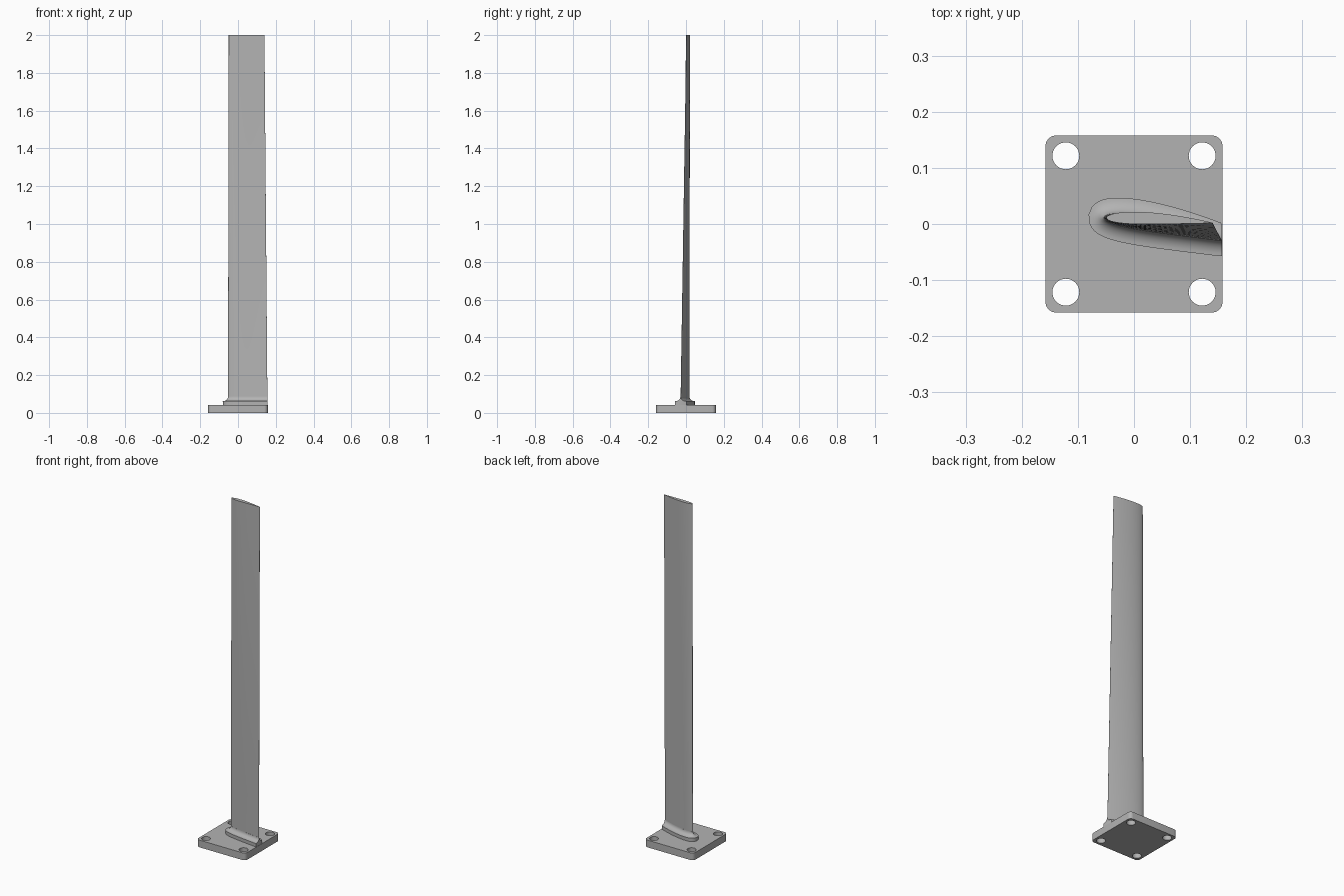
import bpy
import bmesh
from math import sin, cos, pi, sqrt
from mathutils import Vector

cube = bpy.data.objects.get("Cube")
if cube:
    bpy.data.objects.remove(cube)

grey = bpy.data.materials.new("machined grey")
grey.use_nodes = True
COLOUR = (0.45, 0.45, 0.45, 1)
grey.diffuse_color = COLOUR
grey.node_tree.nodes["Principled BSDF"].inputs["Base Color"].default_value = COLOUR

HALF = 0.158          # half width of the square flange
PLATE_TOP = 0.042
COLLAR_TOP = 0.062
FLARE = 0.028         # how far the collar stands out from the blade
FILLET = 0.024        # height of the fillet above the collar
STEPS = 28            # points along each side of the blade section


def smooth(obj):
    bpy.ops.object.select_all(action="DESELECT")
    obj.select_set(True)
    bpy.context.view_layer.objects.active = obj
    bpy.ops.object.shade_smooth_by_angle(angle=0.6)


def section(nose, tail, camber=0.015, thick=0.115):
    """Open wing section running tail -> upper side -> nose -> lower side -> tail."""
    nose, tail = Vector(nose), Vector(tail)
    along = tail - nose
    up = Vector((-along.y, along.x))
    points = []
    for i in range(-STEPS, STEPS + 1):
        u = 1 - cos(abs(i) / STEPS * pi / 2)
        half = 5 * thick * (0.2969 * sqrt(u) - 0.126 * u - 0.3516 * u**2
                            + 0.2843 * u**3 - 0.1015 * u**4)
        side = 1 if i < 0 else -1
        points.append(nose + along * u + up * (4 * camber * u * (1 - u) + side * half))
    return points


def offset(points, distance):
    """Push a section outward, keeping its tail flush with the flange edge."""
    result = []
    for i, p in enumerate(points):
        t = points[min(i + 1, len(points) - 1)] - points[max(i - 1, 0)]
        q = p + Vector((t.y, -t.x)).normalized() * distance
        # sections run anticlockwise, so the right-hand normal faces out
        q.x = min(q.x, HALF - 0.001)
        result.append(q)
    for q in (result[0], result[-1]):
        q.x = HALF - 0.001
    return result


def loft(name, rings):
    """Skin a stack of (section, height) rings and close both ends."""
    bm = bmesh.new()
    loops = [[bm.verts.new((p.x, p.y, z)) for p in ring] for ring, z in rings]
    for low, high in zip(loops, loops[1:]):
        for i in range(len(low)):
            j = (i + 1) % len(low)
            bm.faces.new((low[i], low[j], high[j], high[i]))
    bm.faces.new(loops[0][::-1])
    bm.faces.new(loops[-1])
    bmesh.ops.recalc_face_normals(bm, faces=bm.faces)
    mesh = bpy.data.meshes.new(name)
    bm.to_mesh(mesh)
    bm.free()
    mesh.materials.append(grey)
    obj = bpy.data.objects.new(name, mesh)
    bpy.context.collection.objects.link(obj)
    smooth(obj)


def arc(cx, cy, r, start, end, n):
    return [(cx + r * cos(start + (end - start) * i / n),
             cy + r * sin(start + (end - start) * i / n)) for i in range(n + 1)]


# Flange: rounded square with four bolt holes
curve = bpy.data.curves.new("flange", "CURVE")
curve.dimensions = "2D"
curve.fill_mode = "BOTH"
curve.extrude = PLATE_TOP / 2
corner = HALF - 0.02
outline = []
for k, (sx, sy) in enumerate(((1, 1), (-1, 1), (-1, -1), (1, -1))):
    outline += arc(sx * corner, sy * corner, 0.02, k * pi / 2, (k + 1) * pi / 2, 8)
holes = [arc(sx * 0.1215, sy * 0.1215, 0.024, 0, 2 * pi, 32)[:-1]
         for sx in (-1, 1) for sy in (-1, 1)]
for path in [outline] + holes:
    spline = curve.splines.new("POLY")
    spline.points.add(len(path) - 1)
    for point, (x, y) in zip(spline.points, path):
        point.co = (x, y, 0, 1)
    spline.use_cyclic_u = True
curve.materials.append(grey)
flange = bpy.data.objects.new("flange", curve)
bpy.context.collection.objects.link(flange)
flange.location.z = PLATE_TOP / 2
bpy.ops.object.select_all(action="DESELECT")
flange.select_set(True)
bpy.context.view_layer.objects.active = flange
bpy.ops.object.convert(target="MESH")
flange = bpy.context.object
bm = bmesh.new()
bm.from_mesh(flange.data)
bmesh.ops.remove_doubles(bm, verts=bm.verts, dist=0.0001)
bmesh.ops.recalc_face_normals(bm, faces=bm.faces)
bm.to_mesh(flange.data)
bm.free()
smooth(flange)

# Blade: tapers and untwists from root to tip
root = section((-0.053, 0.012), (0.156, -0.029))
tip = section((-0.049, 0.011), (0.14, 0.002))
rings = []
for i in range(13):
    f = i / 12
    rings.append(([a.lerp(b, f) for a, b in zip(root, tip)],
                  PLATE_TOP + f * (2 - PLATE_TOP)))
loft("blade", rings)

# Collar: straight step, then a concave fillet up into the blade
collar = [(offset(root, FLARE), PLATE_TOP - 0.002)]
for i in range(9):
    a = i / 8 * pi / 2
    collar.append((offset(root, FLARE * (1 - sin(a)) + 0.0003),
                   COLLAR_TOP + FILLET * (1 - cos(a))))
loft("collar", collar)
